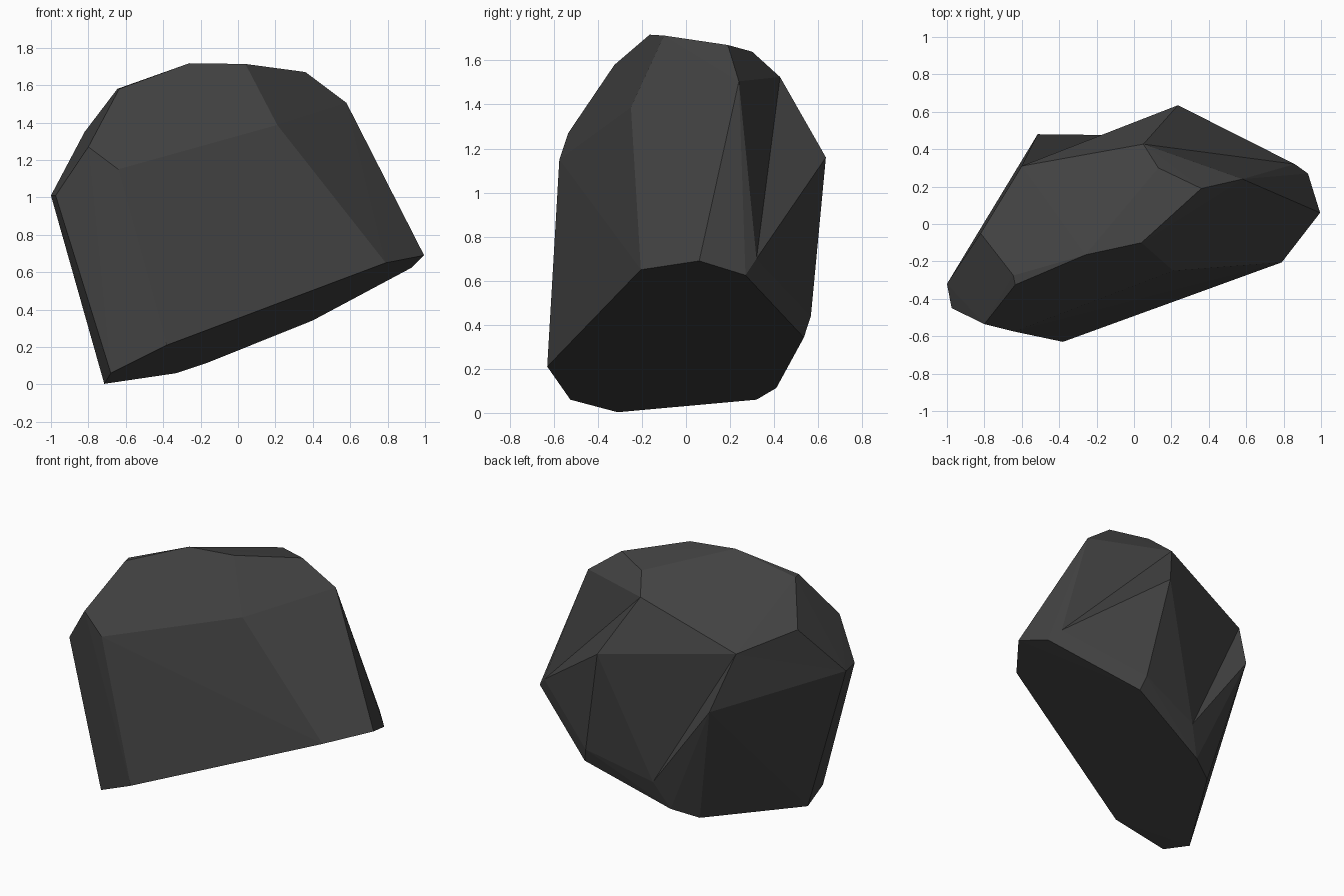
import bpy, bmesh

if "Cube" in bpy.data.objects:
    bpy.data.objects.remove(bpy.data.objects["Cube"])

# Corner points of the faceted boulder, grouped by side
corners = {
    # lower rim
    "A": (-.38, -.63, .21), "B": (-.68, -.525, .06), "C": (-.715, -.31, .003),
    "D": (.79, -.205, .65), "E": (.995, .06, .69), "F": (.93, .27, .625),
    "Y": (.40, .535, .342), "Y2": (.37, .567, .44), "X": (-.17, .41, .113),
    "W": (-.33, .32, .06),
    # back
    "G": (.86, .32, .70), "H": (.235, .635, 1.16), "Z": (-.08, .475, .30),
    "V": (-.60, .31, 1.26),
    # front and left
    "I": (.21, -.25, 1.387), "M": (-.80, -.535, 1.27), "N": (-.64, -.575, 1.15),
    "O": (-1, -.32, 1.01), "P": (-.975, -.45, 1.01), "Q": (-.82, -.05, 1.35),
    # crown
    "J": (-.26, -.165, 1.717), "K": (.04, -.10, 1.713), "L": (-.635, -.325, 1.58),
    "L2": (-.645, -.275, 1.58), "R": (.36, .19, 1.67), "S": (.58, .24, 1.505),
    "T": (.05, .427, 1.525), "U": (.13, .30, 1.64),
}

# Convex body
bm = bmesh.new()
v = {k: bm.verts.new(co) for k, co in corners.items()}
bmesh.ops.convex_hull(bm, input=list(bm.verts))
bm.normal_update()

# Shallow crease at the upper back: turn the ridge into a valley
ridge = bm.edges.get((v["S"], v["H"]))
if ridge and len(ridge.link_faces) == 2:
    third = {w for f in ridge.link_faces for w in f.verts} - set(ridge.verts)
    if third == {v["T"], v["G"]}:
        bmesh.utils.edge_rotate(ridge, True)

# Knob at the back left: replace the enclosed faces with a fan to a raised corner
ring = {v[k] for k in "VZXWCO"}
patch = [f for f in bm.faces if set(f.verts) <= ring and f.normal.z > -.7]
border = [e for f in patch for e in f.edges
          if sum(g in patch for g in e.link_faces) == 1]
if border:
    knob = bm.verts.new((-.515, .48, .90))
    bmesh.ops.delete(bm, geom=patch, context='FACES_ONLY')
    for e in border:
        bm.faces.new((e.verts[0], e.verts[1], knob))

# Clean up
bmesh.ops.delete(bm, geom=[e for e in bm.edges if not e.link_faces], context='EDGES')
bmesh.ops.delete(bm, geom=[w for w in bm.verts if not w.link_faces], context='VERTS')
bmesh.ops.recalc_face_normals(bm, faces=list(bm.faces))

mesh = bpy.data.meshes.new("boulder")
bm.to_mesh(mesh)
bm.free()
stone = bpy.data.materials.new("dark grey stone")
stone.diffuse_color = (.055, .055, .055, 1)
stone.use_nodes = True
stone.node_tree.nodes["Principled BSDF"].inputs["Base Color"].default_value = stone.diffuse_color
mesh.materials.append(stone)
bpy.context.collection.objects.link(bpy.data.objects.new("boulder", mesh))
